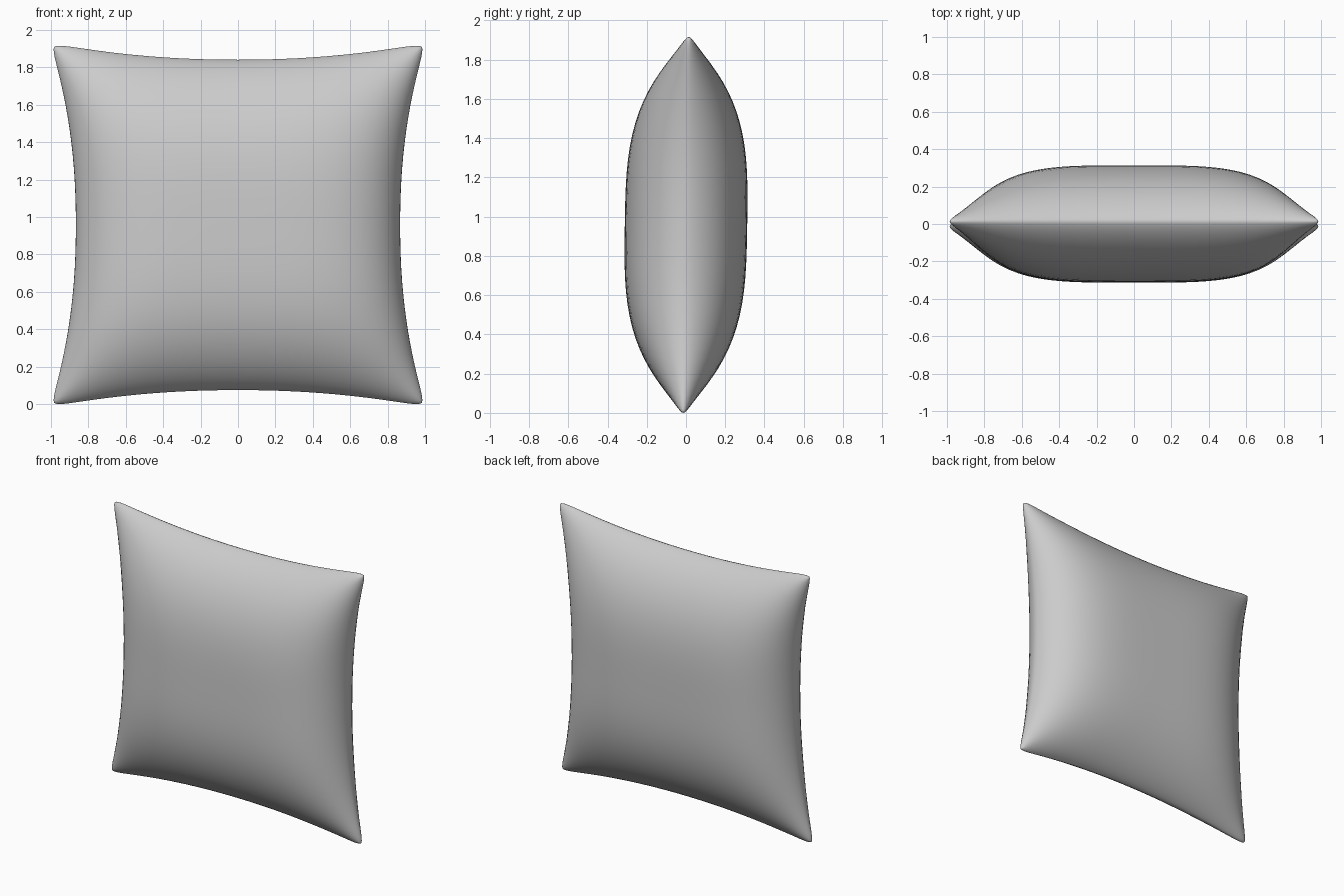
import bpy, bmesh, math

if "Cube" in bpy.data.objects:
    bpy.data.objects.remove(bpy.data.objects["Cube"])

N = 40            # grid divisions per side
MID_Z = 0.965     # height of the cushion centre


def place(u, v, side):
    """Map a unit-square point to the puffed, pinched cushion surface."""
    a, b = abs(u), abs(v)
    m = max(a, b)
    # outline bows inward between the corners, whose tips are rounded
    tip = 1 - 0.022 * (a * b) ** 24
    x = u * (0.867 + 0.138 * b ** 2.2) * tip
    z = MID_Z + v * (0.883 + 0.09 * a ** 2.1) * tip
    # full middle falling off to a thin rounded seam
    puff = max(0, 1 - a ** 4) ** 0.65 * max(0, 1 - b ** 3.2) ** 0.85
    rim = 0.024 * math.sqrt(max(0, 1 - m ** 16))
    y = side * (0.288 * puff + rim) + 0.014 * v
    return x, y, z


# Cushion: front and back panels welded along the seam
bm = bmesh.new()
for side in (-1, 1):
    made = bmesh.ops.create_grid(bm, x_segments=N, y_segments=N, size=1)["verts"]
    for vert in made:
        u, v = (math.sin(c * math.pi / 2) for c in vert.co.xy)
        vert.co = place(u, v, side)
bmesh.ops.remove_doubles(bm, verts=bm.verts, dist=0.0004)
bmesh.ops.recalc_face_normals(bm, faces=bm.faces)
for face in bm.faces:
    face.smooth = True
low = min(v.co.z for v in bm.verts)
bmesh.ops.translate(bm, verts=bm.verts, vec=(0, 0, -low))

mesh = bpy.data.meshes.new("cushion")
bm.to_mesh(mesh)
bm.free()
cushion = bpy.data.objects.new("cushion", mesh)
bpy.context.collection.objects.link(cushion)

# Plain grey fabric
fabric = bpy.data.materials.new("grey fabric")
fabric.diffuse_color = (0.6, 0.6, 0.6, 1)
fabric.use_nodes = True
fabric.node_tree.nodes["Principled BSDF"].inputs["Base Color"].default_value = fabric.diffuse_color
mesh.materials.append(fabric)
